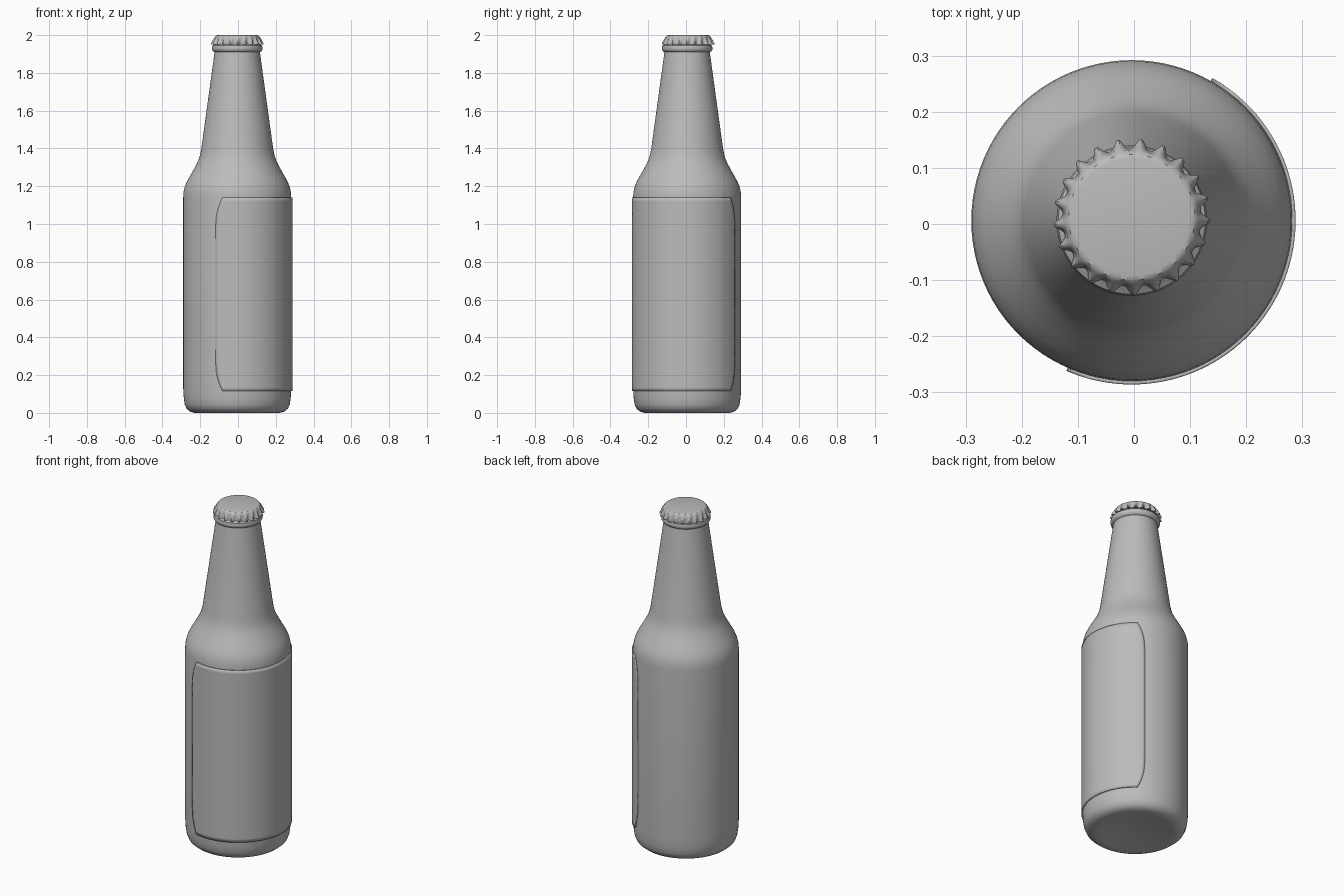
import bpy, bmesh, math

cube = bpy.data.objects.get("Cube")
if cube:
    bpy.data.objects.remove(cube, do_unlink=True)

AXIS = (-0.004, 0.006, 0)
CAP_AXIS = (-0.004, 0.012, 0)

grey = bpy.data.materials.new("plain grey")
grey.use_nodes = True
colour = (0.5, 0.5, 0.5, 1)
grey.diffuse_color = colour
grey.node_tree.nodes["Principled BSDF"].inputs["Base Color"].default_value = colour


def finish(name, bm, location, angle=35):
    mesh = bpy.data.meshes.new(name)
    bm.to_mesh(mesh)
    bm.free()
    mesh.materials.append(grey)
    obj = bpy.data.objects.new(name, mesh)
    obj.location = location
    bpy.context.collection.objects.link(obj)
    bpy.ops.object.select_all(action="DESELECT")
    obj.select_set(True)
    bpy.context.view_layer.objects.active = obj
    bpy.ops.object.shade_smooth_by_angle(angle=math.radians(angle))
    return obj


def lathe(name, profile, segments, location, wave=None):
    """Stack rings of (radius, z, ripple) and close both ends with a centre point."""
    bm = bmesh.new()
    rings = []
    for r, z, *ripple in profile:
        ring = []
        for i in range(segments):
            a = math.tau * i / segments
            rad = r + (ripple[0] * wave(a) if ripple else 0)
            ring.append(bm.verts.new((rad * math.cos(a), rad * math.sin(a), z)))
        rings.append(ring)
    for low, high in zip(rings, rings[1:]):
        for i in range(segments):
            j = (i + 1) % segments
            bm.faces.new((low[i], low[j], high[j], high[i]))
    for ring in (rings[0], rings[-1]):
        centre = bm.verts.new((0, 0, ring[0].co.z))
        for i in range(segments):
            bm.faces.new((ring[i], ring[(i + 1) % segments], centre))
    bmesh.ops.recalc_face_normals(bm, faces=bm.faces)
    return finish(name, bm, location)


# Bottle: shallow base dimple, straight body, shoulder, tapered neck and lip bead
bottle_profile = [
    (0.03, 0.022), (0.15, 0.012), (0.2, 0.002), (0.225, 0.0), (0.25, 0.007),
    (0.268, 0.022), (0.278, 0.045), (0.283, 0.08), (0.286, 0.13), (0.286, 1.14),
    (0.284, 1.17), (0.277, 1.2), (0.265, 1.228), (0.248, 1.258), (0.23, 1.29),
    (0.214, 1.32), (0.203, 1.345), (0.196, 1.37), (0.19, 1.4), (0.12, 1.91),
    (0.128, 1.914), (0.133, 1.922), (0.134, 1.932), (0.131, 1.944),
    (0.122, 1.95), (0.116, 1.955), (0.11, 1.98),
]
lathe("bottle", bottle_profile, 96, AXIS)

# Crown cap: ripples grow from the smooth top edge down to the flared skirt
TEETH = 21


def flute(a):
    c = 0.5 + 0.5 * math.cos(TEETH * (a - math.radians(83)))
    return c ** 1.5


cap_profile = [
    (0.112, 1.956, 0.016), (0.123, 1.95, 0.017), (0.123, 1.956, 0.017),
    (0.121, 1.966, 0.014), (0.12, 1.976, 0.009), (0.119, 1.985, 0.004),
    (0.117, 1.992, 0.001), (0.112, 1.998, 0), (0.104, 2.0, 0),
]
lathe("crown_cap", cap_profile, TEETH * 10, CAP_AXIS, flute)

# Wrapped label with softened corners; (height, angle cut from each side)
START, END, RADIUS, COLUMNS = -113.5, 60.5, 0.292, 60
rows = [(0.115, 8), (0.135, 6), (0.165, 3.5), (0.21, 1.2), (0.27, 0.3), (0.34, 0)]
rows += [(1.255 - z, cut) for z, cut in reversed(rows)]
bm = bmesh.new()
grid = []
for z, cut in rows:
    line = []
    for i in range(COLUMNS + 1):
        a = math.radians(START + cut + (END - START - 2 * cut) * i / COLUMNS)
        line.append(bm.verts.new((RADIUS * math.cos(a), RADIUS * math.sin(a), z)))
    grid.append(line)
for low, high in zip(grid, grid[1:]):
    for i in range(COLUMNS):
        bm.faces.new((low[i], low[i + 1], high[i + 1], high[i]))
label = finish("body_label", bm, AXIS)
solid = label.modifiers.new("paper thickness", "SOLIDIFY")
solid.thickness = 0.007
solid.offset = -1
